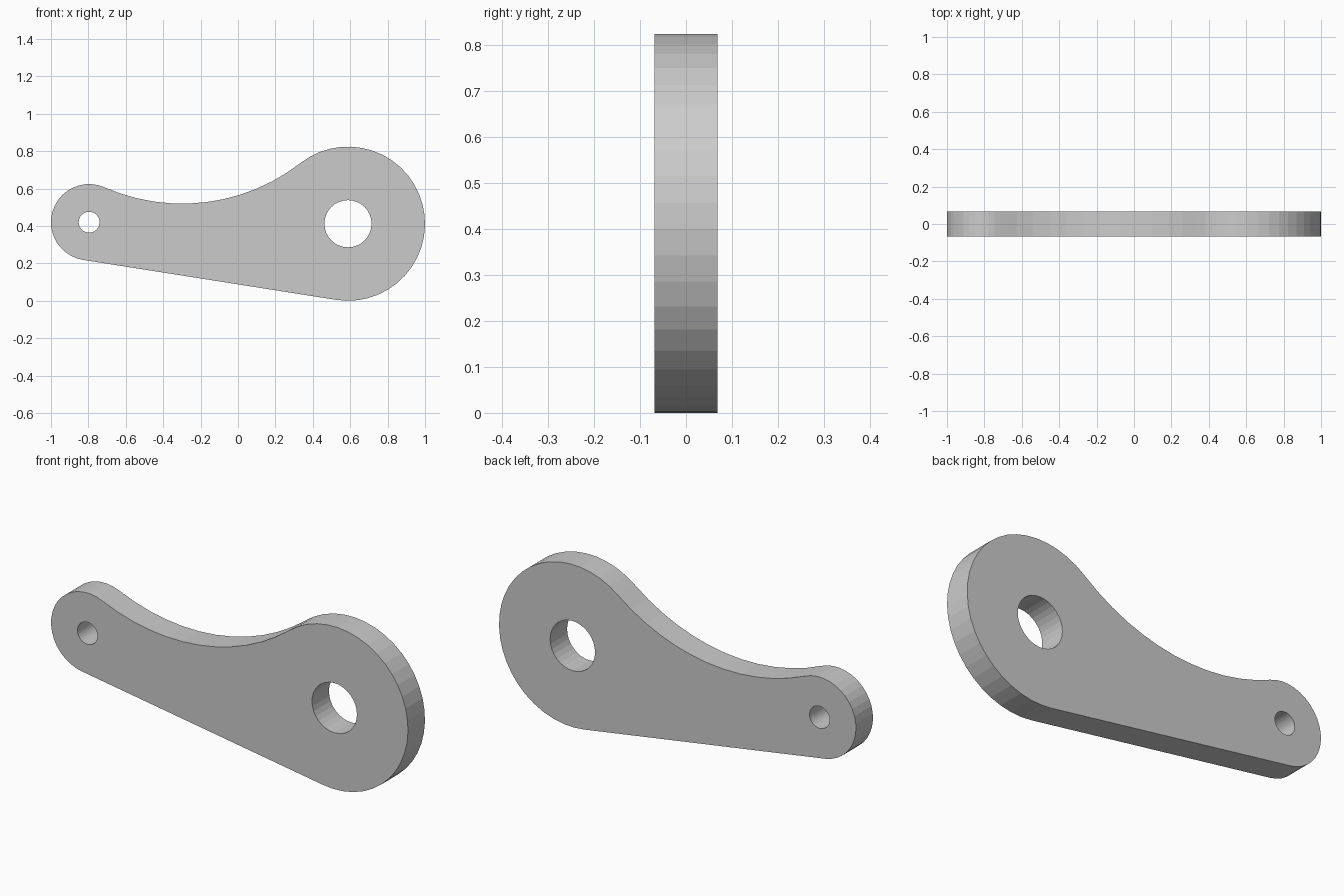
import bpy, bmesh
from math import atan2, sqrt, sin, cos, pi, acos

if "Cube" in bpy.data.objects:
    bpy.data.objects.remove(bpy.data.objects["Cube"])

# Main dimensions (x, z)
BIG, R_BIG, HOLE_BIG = (0.588, 0.412), 0.412, 0.126
SMALL, R_SMALL, HOLE_SMALL = (-0.796, 0.42), 0.204, 0.056
R_HOLLOW, HALF_DEPTH = 1.03, 0.068


def arc(center, r, a0, a1, n):
    return [(center[0] + r * cos(a0 + (a1 - a0) * i / n),
             center[1] + r * sin(a0 + (a1 - a0) * i / n)) for i in range(n + 1)]


# Centre of the hollow arc that touches both round ends
dx, dz = SMALL[0] - BIG[0], SMALL[1] - BIG[1]
d = sqrt(dx * dx + dz * dz)
db, ds = R_HOLLOW + R_BIG, R_HOLLOW + R_SMALL
base = atan2(dz, dx)
a_big = base - acos((d * d + db * db - ds * ds) / (2 * d * db))
HOLLOW = (BIG[0] + db * cos(a_big), BIG[1] + db * sin(a_big))
a_small = atan2(HOLLOW[1] - SMALL[1], HOLLOW[0] - SMALL[0])

# Normal of the straight lower edge, tangent to both ends
a_low = base + acos((R_BIG - R_SMALL) / d)
if a_low < pi:
    a_low += 2 * pi

# Outline: big end, hollow, small end, closed by the straight edge
outline = arc(BIG, R_BIG, a_low - 2 * pi, a_big, 28)
outline += arc(HOLLOW, R_HOLLOW, a_big - pi, a_small - pi, 12)[1:]
outline += arc(SMALL, R_SMALL, a_small, a_low, 20)[1:]
holes = [arc(BIG, HOLE_BIG, 0, 2 * pi, 32)[:-1],
         arc(SMALL, HOLE_SMALL, 0, 2 * pi, 32)[:-1]]

# Flat plate with two bores, extruded along y
curve = bpy.data.curves.new("link_plate", 'CURVE')
curve.dimensions, curve.fill_mode, curve.extrude = '2D', 'BOTH', HALF_DEPTH
for loop in [outline] + holes:
    s = curve.splines.new('POLY')
    s.points.add(len(loop) - 1)
    for p, (x, z) in zip(s.points, loop):
        p.co = (x, z, 0, 1)
    s.use_cyclic_u = True
plate = bpy.data.objects.new("link_plate", curve)
plate.rotation_euler.x = pi / 2
bpy.context.collection.objects.link(plate)

# Turn into a clean, flat-shaded mesh
bpy.context.view_layer.objects.active = plate
plate.select_set(True)
bpy.ops.object.convert(target='MESH')
bpy.ops.object.transform_apply(rotation=True)
plate = bpy.context.object
bm = bmesh.new()
bm.from_mesh(plate.data)
bmesh.ops.remove_doubles(bm, verts=bm.verts, dist=1e-4)
bmesh.ops.recalc_face_normals(bm, faces=bm.faces)
for f in bm.faces:
    f.smooth = False
bm.to_mesh(plate.data)
bm.free()
